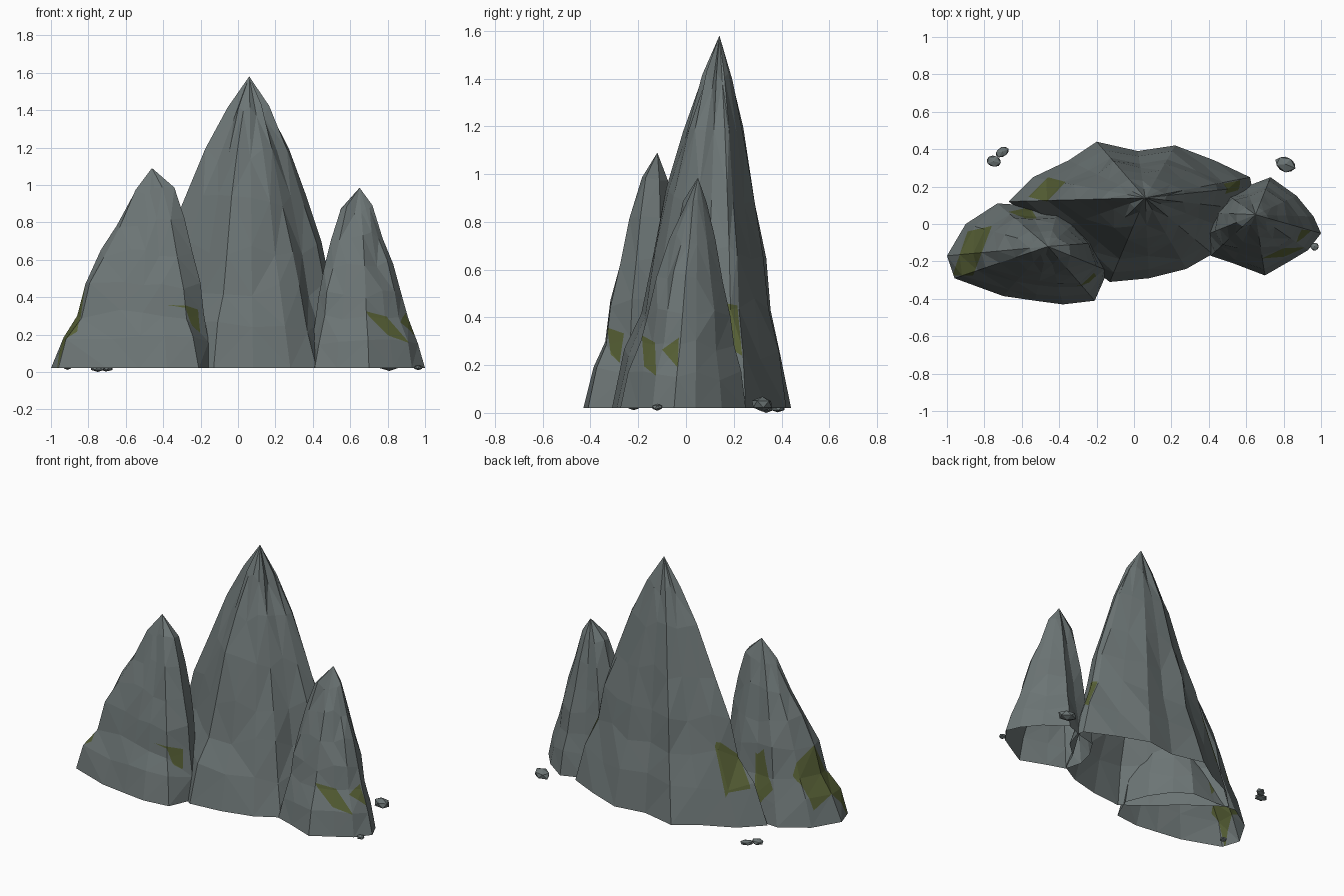
import bpy, bmesh, random
from math import cos, sin, atan2
from mathutils import Vector

random.seed(4)
cube = bpy.data.objects.get("Cube")
if cube:
    bpy.data.objects.remove(cube)


def material(name, color):
    mat = bpy.data.materials.new(name)
    mat.use_nodes = True
    mat.diffuse_color = color
    bsdf = mat.node_tree.nodes["Principled BSDF"]
    bsdf.inputs["Base Color"].default_value = color
    bsdf.inputs["Roughness"].default_value = 0.9
    return mat


stone = material("grey stone", (0.15, 0.178, 0.178, 1))
moss = material("olive moss", (0.095, 0.117, 0.036, 1))
FLOOR = 0.02

# Shared slope with a flared foot: height fraction and width fraction of each ring
SLOPE = [(0, 1), (.14, .885), (.27, .74), (.41, .655), (.57, .51), (.73, .35), (.88, .18)]


def finish(name, bm, materials):
    mesh = bpy.data.meshes.new(name)
    bm.to_mesh(mesh)
    bm.free()
    for mat in materials:
        mesh.materials.append(mat)
    obj = bpy.data.objects.new(name, mesh)
    bpy.context.collection.objects.link(obj)
    return obj


def paint_patch(bm, axis, corners):
    """Cut a patch outline into the walls facing along axis and make it moss."""
    view = Vector([float(i == axis) for i in range(3)])
    points = []
    for corner in corners:
        p = list(corner)
        p.insert(axis, 0)
        points.append(Vector(p))
    middle = sum(points, Vector()) / len(points)
    planes = []
    for a, b in zip(points, points[1:] + points[:1]):
        inward = (b - a).cross(view).normalized()
        if inward.dot(middle - a) < 0:
            inward.negate()
        planes.append((a, inward))

    def nearby():
        bm.normal_update()
        for f in bm.faces:
            offset = f.calc_center_median() - middle
            offset[axis] = 0
            if f.normal.dot(view) > 0 and offset.length < .4:
                yield f

    for co, inward in planes:
        faces = list(nearby())
        edges = {e for f in faces for e in f.edges}
        verts = {v for f in faces for v in f.verts}
        bmesh.ops.bisect_plane(bm, geom=list(verts) + list(edges) + faces,
                               dist=1e-5, plane_co=co, plane_no=inward)
    for f in nearby():
        c = f.calc_center_median()
        if all((c - co).dot(inward) > 0 for co, inward in planes):
            f.material_index = 1


def mountain(name, apex, outline, walls, patches):
    """Open-bottomed peak lofted from a base outline to its apex.
    walls: slope power toward right, back, left and front (low is upright)."""
    bm = bmesh.new()
    top = Vector(apex)
    height = top.z - FLOOR
    ridges = [random.uniform(-.025, .025) for p in outline]
    rings = []
    for t, width in SLOPE:
        ring = []
        for (x, y), ridge in zip(outline, ridges):
            dx, dy = x - top.x, y - top.y
            angle = atan2(dy, dx)
            power = (walls[0 if dx > 0 else 2] * cos(angle) ** 2
                     + walls[1 if dy > 0 else 3] * sin(angle) ** 2)
            w = width ** power
            z = FLOOR + t * height
            if t > 0:
                w *= 1 + ridge + random.uniform(-.025, .025)
                z += random.uniform(-.025, .025) * height
            ring.append(bm.verts.new((top.x + dx * w, top.y + dy * w, z)))
        rings.append(ring)
    tip = bm.verts.new(top)
    n = len(outline)
    for i in range(n):
        j = (i + 1) % n
        for low, high in zip(rings, rings[1:]):
            bm.faces.new((low[i], low[j], high[j], high[i]))
        bm.faces.new((rings[-1][i], rings[-1][j], tip))
    # Split the bent quads so every facet is flat
    bmesh.ops.triangulate(bm, faces=bm.faces[:])
    for axis, corners in patches:
        paint_patch(bm, axis, corners)
    return finish(name, bm, [stone, moss])


# Peaks, outlines running counter-clockwise; patches facing right (0) or up (2)
mountain("main_peak", (.06, .14, 1.58),
         [(.62, .25), (.43, .34), (.22, .42), (.02, .39), (-.2, .44), (-.35, .34),
          (-.54, .25), (-.67, .12), (-.45, -.04), (-.28, -.19), (-.13, -.31),
          (.08, -.29), (.28, -.24), (.42, -.16), (.48, -.02), (.59, .08), (.63, .2)],
         (.95, .95, 1.08, 1.03),
         [(2, [(-.46, .25), (-.365, .225), (-.465, .12), (-.565, .145)]),
          (0, [(.16, .46), (.215, .45), (.235, .24), (.18, .27)])])
mountain("right_peak", (-.46, -.12, 1.09),
         [(-.14, -.25), (-.2, -.1), (-.29, .03), (-.4, .1), (-.57, .1), (-.73, .11),
          (-.9, 0), (-1, -.17), (-.96, -.29), (-.7, -.385), (-.53, -.41),
          (-.38, -.43), (-.21, -.41)],
         (.5, .95, 1, 1.12),
         [(2, [(-.89, -.04), (-.76, -.01), (-.86, -.275), (-.97, -.275)]),
          (2, [(-.67, .065), (-.555, .09), (-.52, .03), (-.58, .03)]),
          (0, [(-.33, .357), (-.26, .333), (-.278, .21), (-.315, .245)])])
mountain("left_peak", (.65, .05, .985),
         [(1, -.05), (.96, .04), (.87, .15), (.73, .25), (.6, .2), (.48, .17),
          (.41, .06), (.38, -.06), (.41, -.17), (.53, -.21), (.7, -.275),
          (.83, -.2), (.93, -.14)],
         (.95, 1, .5, 1),
         [(0, [(-.185, .325), (-.13, .295), (-.125, .155), (-.175, .195)]),
          (0, [(-.1, .265), (-.03, .315), (-.035, .19)])])


def pebble(name, place, size, turn):
    bm = bmesh.new()
    bmesh.ops.create_icosphere(bm, subdivisions=1, radius=1)
    for v in bm.verts:
        v.co *= random.uniform(.92, 1.06)
    obj = finish(name, bm, [stone])
    obj.location, obj.scale = place, size
    obj.rotation_euler.z = turn


# Loose stones around the foot
pebble("large_loose_stone", (.81, .32, .036), (.062, .045, .032), -.4)
pebble("back_loose_stone", (-.75, .335, .019), (.044, .034, .018), -.2)
pebble("back_small_stone", (-.705, .385, .019), (.042, .028, .018), .5)
pebble("side_small_stone", (.965, -.12, .024), (.026, .024, .015), 0)
pebble("foot_small_stone", (-.91, -.22, .024), (.024, .026, .013), 0)
